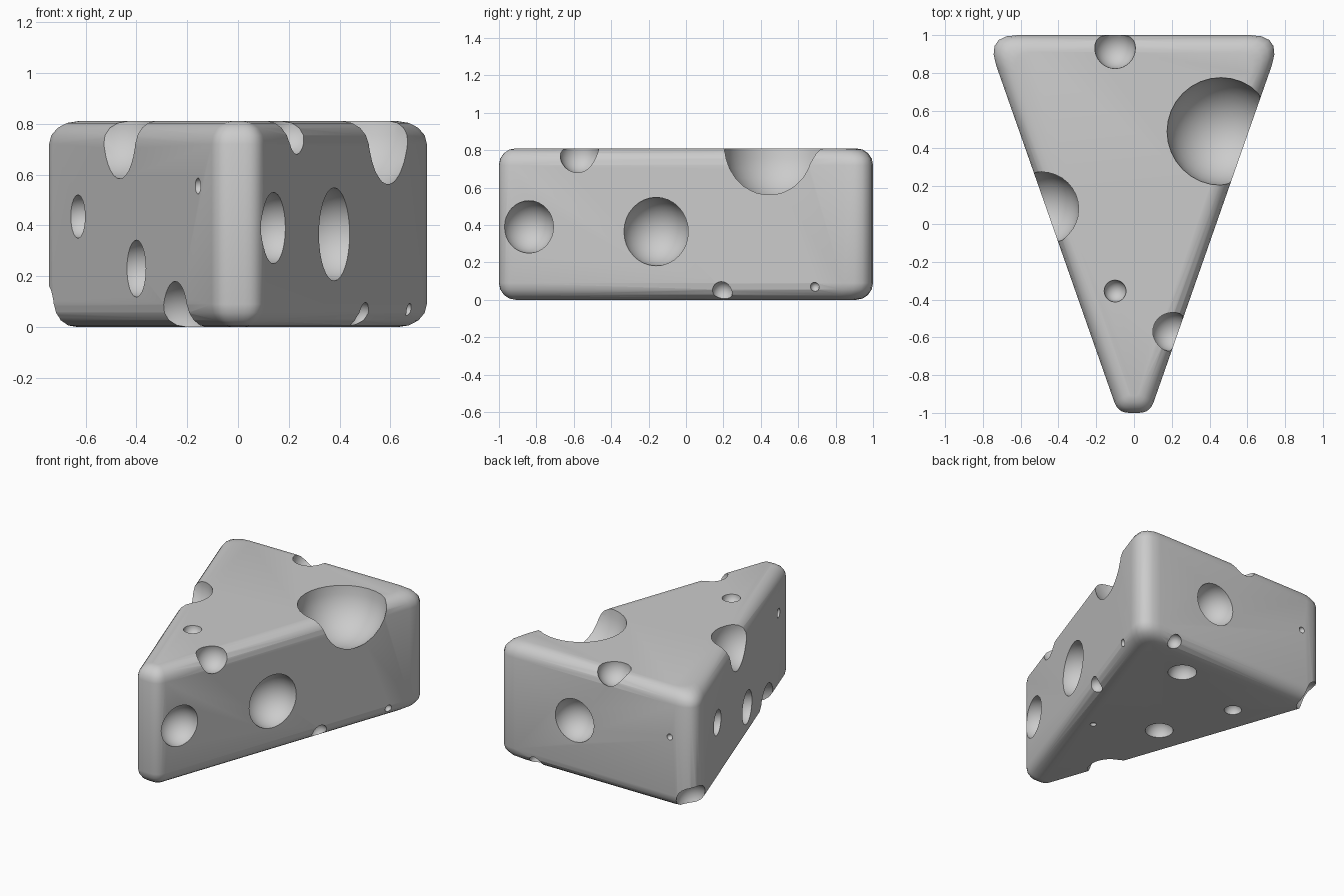
import bpy, bmesh, math
from mathutils import Vector, Matrix

if "Cube" in bpy.data.objects:
    bpy.data.objects.remove(bpy.data.objects["Cube"])

H = 0.81      # wedge height
R = 0.09      # edge rounding
SLOPE, MID = 0.351, 0.435   # side face: x = MID + SLOPE * y
SEG = 5


def outline(inset):
    """Rounded trapezoid, shrunk inward by inset."""
    def half(y):
        return MID + SLOPE * y - inset * math.hypot(1, SLOPE)
    yb, yf = 1 - inset, -1 + inset
    c = [Vector((-half(yf), yf)), Vector((half(yf), yf)),
         Vector((half(yb), yb)), Vector((-half(yb), yb))]
    tip = min(0.06, half(yf) * 0.7)
    cut = [tip, tip, 0.17 - inset * 0.6, 0.17 - inset * 0.6]
    pts = []
    for i in range(4):
        p = c[i]
        a = p + (c[i - 1] - p).normalized() * cut[i]
        b = p + (c[(i + 1) % 4] - p).normalized() * cut[i]
        for k in range(SEG + 1):
            t = k / SEG
            pts.append(a * (1 - t) ** 2 + p * 2 * t * (1 - t) + b * t * t)
    return pts


def make_object(name, bm):
    mesh = bpy.data.meshes.new(name)
    bm.to_mesh(mesh)
    bm.free()
    ob = bpy.data.objects.new(name, mesh)
    bpy.context.collection.objects.link(ob)
    return ob


# Cheese wedge: stacked outlines with a rounded rim at top and bottom
arc = [math.pi / 2 * k / 4 for k in range(5)]
levels = [(R * (1 - math.sin(a)), R * (1 - math.cos(a))) for a in arc]
levels += [(i, H - z) for i, z in reversed(levels)]
bm = bmesh.new()
rings = [[bm.verts.new((p.x, p.y, z)) for p in outline(i)] for i, z in levels]
for lo, hi in zip(rings, rings[1:]):
    n = len(lo)
    for k in range(n):
        m = (k + 1) % n
        bm.faces.new((lo[k], lo[m], hi[m], hi[k]))
bm.faces.new(rings[0][::-1])
bm.faces.new(rings[-1])
bmesh.ops.recalc_face_normals(bm, faces=bm.faces)
wedge = make_object("cheese_wedge", bm)

# Holes: x, y, z, radius
holes = [
    # top face and its rim
    (0.46, 0.49, 0.81, 0.285), (0.2, -0.57, 0.78, 0.105),
    (-0.1, -0.355, 0.81, 0.058), (-0.1, 0.93, 0.8, 0.108),
    (-0.488, 0.08, 0.78, 0.198),
    # right side
    (0.14, -0.84, 0.39, 0.14), (0.379, -0.16, 0.365, 0.183),
    (0.485, 0.195, 0.045, 0.055), (0.668, 0.69, 0.07, 0.025),
    # left side
    (-0.63, 0.555, 0.435, 0.085), (-0.4, -0.1, 0.23, 0.112),
    (-0.247, -0.535, 0.03, 0.15), (-0.158, -0.79, 0.555, 0.031),
    # back
    (0.155, 1.0, 0.41, 0.148), (-0.575, 1.0, 0.49, 0.021),
    (0.47, 0.96, 0.035, 0.05), (-0.71, 0.93, 0.06, 0.11),
    # underside
    (0.21, 0.735, 0, 0.093), (-0.353, 0.571, 0, 0.056),
    (-0.158, 0.064, 0, 0.09), (0.218, -0.149, 0, 0.021),
]
bm = bmesh.new()
for x, y, z, r in holes:
    bmesh.ops.create_uvsphere(bm, u_segments=32, v_segments=16, radius=r,
                              matrix=Matrix.Translation((x, y, z)))
for f in bm.faces:
    f.smooth = True
cutter = make_object("hole_cutter", bm)
cutter.hide_render = True

# Carve the holes
mod = wedge.modifiers.new("holes", 'BOOLEAN')
mod.operation = 'DIFFERENCE'
mod.solver = 'EXACT'
mod.object = cutter
bpy.context.view_layer.objects.active = wedge
wedge.select_set(True)
bpy.ops.object.modifier_apply(modifier=mod.name)
bpy.data.objects.remove(cutter)
bpy.ops.object.shade_smooth_by_angle(angle=math.radians(35))
